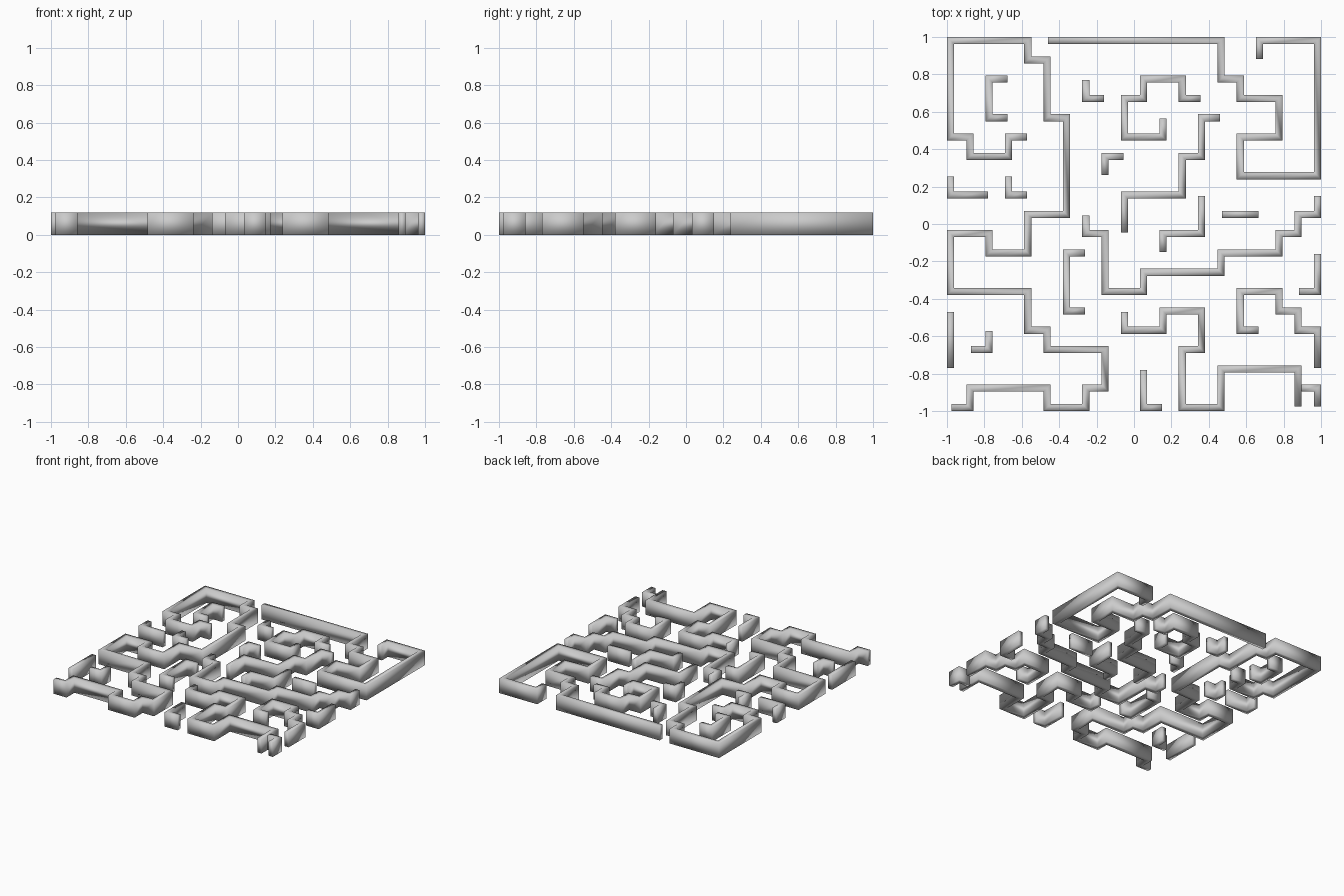
import bpy, bmesh
from mathutils import Vector

if "Cube" in bpy.data.objects:
    bpy.data.objects.remove(bpy.data.objects["Cube"])

THICK, HEIGHT, TRIM = 0.038, 0.118, 0.005
EDGE = 1 - THICK / 2          # centre line of the outermost walls
PITCH = 2 * EDGE / 19         # 20 x 20 lattice of wall posts
STEP = {"R": (1, 0), "L": (-1, 0), "D": (0, 1), "U": (0, -1)}

# name, start column, start row (from the back left corner), run of moves
WALLS = [
    ("left_long_wall", 4, 5, "L1 D1 L2 U1 L1 U5 R4 D1 R1 D3 R1 D5 L2 D2 L2 U1 L2 D3 "
                             "R4 D2 R1 D1 R3 D2 L1 D1 L2 U1 L4 D1 L1"),
    ("back_right_wall", 5, 0, "R9 D2 R1 D1 R2 D2 L2 D2 R4 U7 L3 D1"),
    ("middle_wall", 19, 8, "D1 L1 D1 L1 D1 L3 D1 L4 D1 L2 U3 L1 U1"),
    ("front_wall", 9, 14, "D1 R2 U1 R2 D2 L1 D3 R2 U2 R4 D2"),
    ("front_corner_wall", 18, 18, "R1 D1"),
    ("front_right_wall", 16, 15, "L1 U2 R2 D1 R1 D1 R1 D2"),
    ("spiral_wall", 13, 3, "L1 U1 L2 D1 L1 D2 R2 U1"),
    ("stepped_wall", 14, 4, "L1 D2 L1 D2 L3 D2"),
    ("hook_wall", 13, 8, "D2 L2 D1"),
    ("right_corner_wall", 19, 11, "D2 L1"),
    ("bracket_wall_back", 3, 2, "L1 D2 R1"),
    ("bracket_wall_middle", 7, 11, "L1 D3 R1"),
    ("corner_wall_left", 0, 7, "D1 R2"),
    ("corner_wall_small", 3, 7, "D1 R1"),
    ("corner_wall_back", 7, 2, "D1 R1"),
    ("corner_wall_centre", 9, 6, "L1 D1"),
    ("corner_wall_front_left", 2, 15, "D1 L1"),
    ("corner_wall_front", 10, 17, "D2 R1"),
    ("straight_wall_right", 14, 9, "R2"),
    ("straight_wall_left", 0, 14, "D3"),
]


def trace(col, row, moves):
    """Centre line of a wall from its moves."""
    cells = [(col, row)]
    for m in moves.split():
        dx, dy = STEP[m[0]]
        n = int(m[1:])
        col, row = col + dx * n, row + dy * n
        cells.append((col, row))
    pts = [Vector((-EDGE + c * PITCH, EDGE - r * PITCH)) for c, r in cells]
    pts[0] += (pts[1] - pts[0]).normalized() * TRIM
    pts[-1] += (pts[-2] - pts[-1]).normalized() * TRIM
    return pts


def build_wall(name, pts):
    """Mitred rectangular strip swept along the centre line."""
    dirs = [(b - a).normalized() for a, b in zip(pts, pts[1:])]
    normals = [Vector((-d.y, d.x)) * THICK / 2 for d in dirs]
    bm = bmesh.new()
    rings = []
    for i, p in enumerate(pts):
        if i == 0:
            off = normals[0]
        elif i == len(pts) - 1:
            off = normals[-1]
        else:
            off = normals[i - 1] + normals[i]   # right-angle mitre
        rings.append([bm.verts.new((p.x + s * off.x, p.y + s * off.y, z))
                      for s, z in ((1, 0), (-1, 0), (-1, HEIGHT), (1, HEIGHT))])
    for a, b in zip(rings, rings[1:]):
        for k in range(4):
            n = (k + 1) % 4
            bm.faces.new((a[k], a[n], b[n], b[k]))
    bm.faces.new(rings[0])
    bm.faces.new(rings[-1])
    bmesh.ops.recalc_face_normals(bm, faces=bm.faces)
    for f in bm.faces:
        f.smooth = True
    mesh = bpy.data.meshes.new(name)
    bm.to_mesh(mesh)
    bm.free()
    bpy.context.collection.objects.link(bpy.data.objects.new(name, mesh))


for name, col, row, moves in WALLS:
    build_wall(name, trace(col, row, moves))
